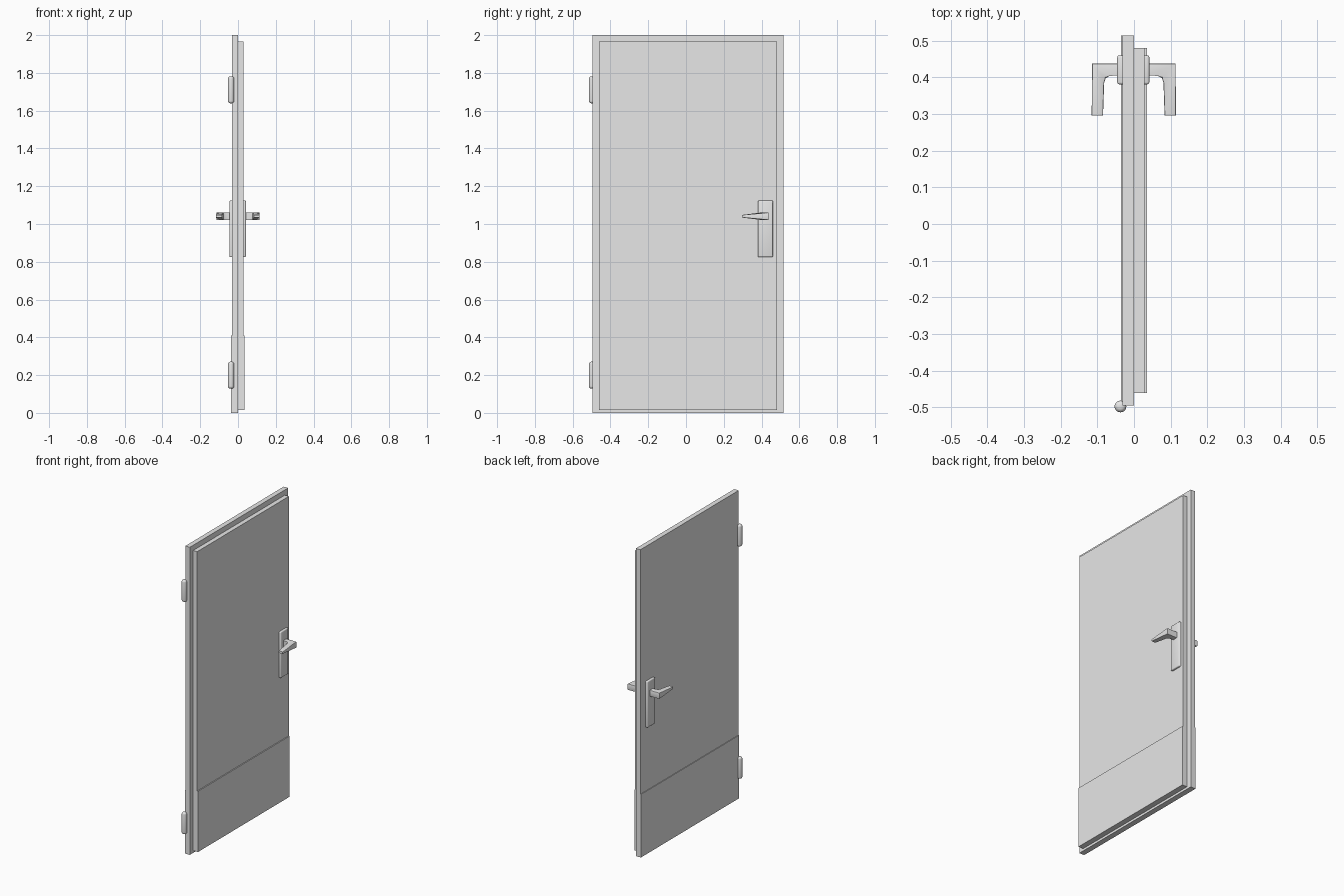
import bpy
import bmesh
from math import radians
from mathutils import Vector

old = bpy.data.objects.get("Cube")
if old:
    bpy.data.objects.remove(old, do_unlink=True)

gray = bpy.data.materials.new("light gray")
gray.use_nodes = True
gray.diffuse_color = (0.8, 0.8, 0.8, 1)
gray.node_tree.nodes["Principled BSDF"].inputs["Base Color"].default_value = (0.8, 0.8, 0.8, 1)


def finish(name, bm, smooth=False):
    bmesh.ops.recalc_face_normals(bm, faces=bm.faces[:])
    mesh = bpy.data.meshes.new(name)
    bm.to_mesh(mesh)
    bm.free()
    mesh.materials.append(gray)
    obj = bpy.data.objects.new(name, mesh)
    bpy.context.collection.objects.link(obj)
    if smooth:
        bpy.ops.object.select_all(action="DESELECT")
        obj.select_set(True)
        bpy.context.view_layer.objects.active = obj
        bpy.ops.object.shade_smooth_by_angle(angle=radians(35))
    return obj


def box_mesh(lo, hi):
    bm = bmesh.new()
    bmesh.ops.create_cube(bm, size=1)
    lo, hi = Vector(lo), Vector(hi)
    for v in bm.verts:
        v.co = (lo + hi) / 2 + v.co * (hi - lo)
    return bm


def box(name, lo, hi):
    return finish(name, box_mesh(lo, hi))


# Door leaf with its rebated inner panel and kick plates
box("door_leaf", (-0.032, -0.495, 0), (0, 0.515, 2))
box("door_panel", (0, -0.461, 0.015), (0.029, 0.481, 1.966))
box("back_kick_plate", (-0.036, -0.495, 0), (-0.032, 0.515, 0.41))
box("front_kick_plate", (0.029, -0.461, 0.015), (0.035, 0.481, 0.41))

# Barrel hinges with rounded ends
for name, z in (("lower_hinge", 0.2), ("upper_hinge", 1.71)):
    bm = bmesh.new()
    bmesh.ops.create_cone(bm, cap_ends=True, segments=24, radius1=0.016,
                          radius2=0.016, depth=0.142)
    rims = [e for e in bm.edges if abs(e.verts[0].co.z - e.verts[1].co.z) < 0.001]
    bmesh.ops.bevel(bm, geom=rims, offset=0.012, segments=4, profile=0.5, affect="EDGES")
    bmesh.ops.translate(bm, verts=bm.verts[:], vec=(-0.037, -0.498, z))
    finish(name, bm, True)

# Lever outline seen from above, running from the neck to the tip
LEVER = [(0.038, 0.438), (0.114, 0.438), (0.115, 0.296), (0.084, 0.296),
         (0.081, 0.385), (0.077, 0.398), (0.066, 0.404), (0.038, 0.406)]

for side, s in (("front", 1), ("back", -1)):
    # Backplate with softened outer edges
    bm = box_mesh((0.025, 0.381, 0.824), (0.044, 0.46, 1.124))
    soft = [e for e in bm.edges if any(v.co.x > 0.04 for v in e.verts)]
    bmesh.ops.bevel(bm, geom=soft, offset=0.006, segments=3, profile=0.5, affect="EDGES")
    for v in bm.verts:
        v.co.x = s * v.co.x - 0.002
    finish(side + "_backplate", bm, True)

    # Lever: extruded outline, thinner toward the tip
    bm = bmesh.new()
    base = bm.faces.new([bm.verts.new((x, y, -1)) for x, y in LEVER])
    top = bmesh.ops.extrude_face_region(bm, geom=[base])["geom"]
    for v in top:
        if isinstance(v, bmesh.types.BMVert):
            v.co.z = 1
    for v in bm.verts:
        t = min(max((v.co.y - 0.296) / 0.105, 0), 1)
        v.co.z = 1.041 + v.co.z * (0.007 + 0.013 * t)
    bmesh.ops.recalc_face_normals(bm, faces=bm.faces[:])
    long_edges = [e for e in bm.edges
                  if abs(e.verts[0].co.z - e.verts[1].co.z) < 0.02
                  and all(v.co.x > 0.05 or v.co.y > 0.43 for v in e.verts)
                  and not all(v.co.y < 0.3 for v in e.verts)]
    bmesh.ops.bevel(bm, geom=long_edges, offset=0.003, segments=2, profile=0.5, affect="EDGES")
    for v in bm.verts:
        v.co.x = s * v.co.x - 0.0005
    finish(side + "_lever", bm, True)
